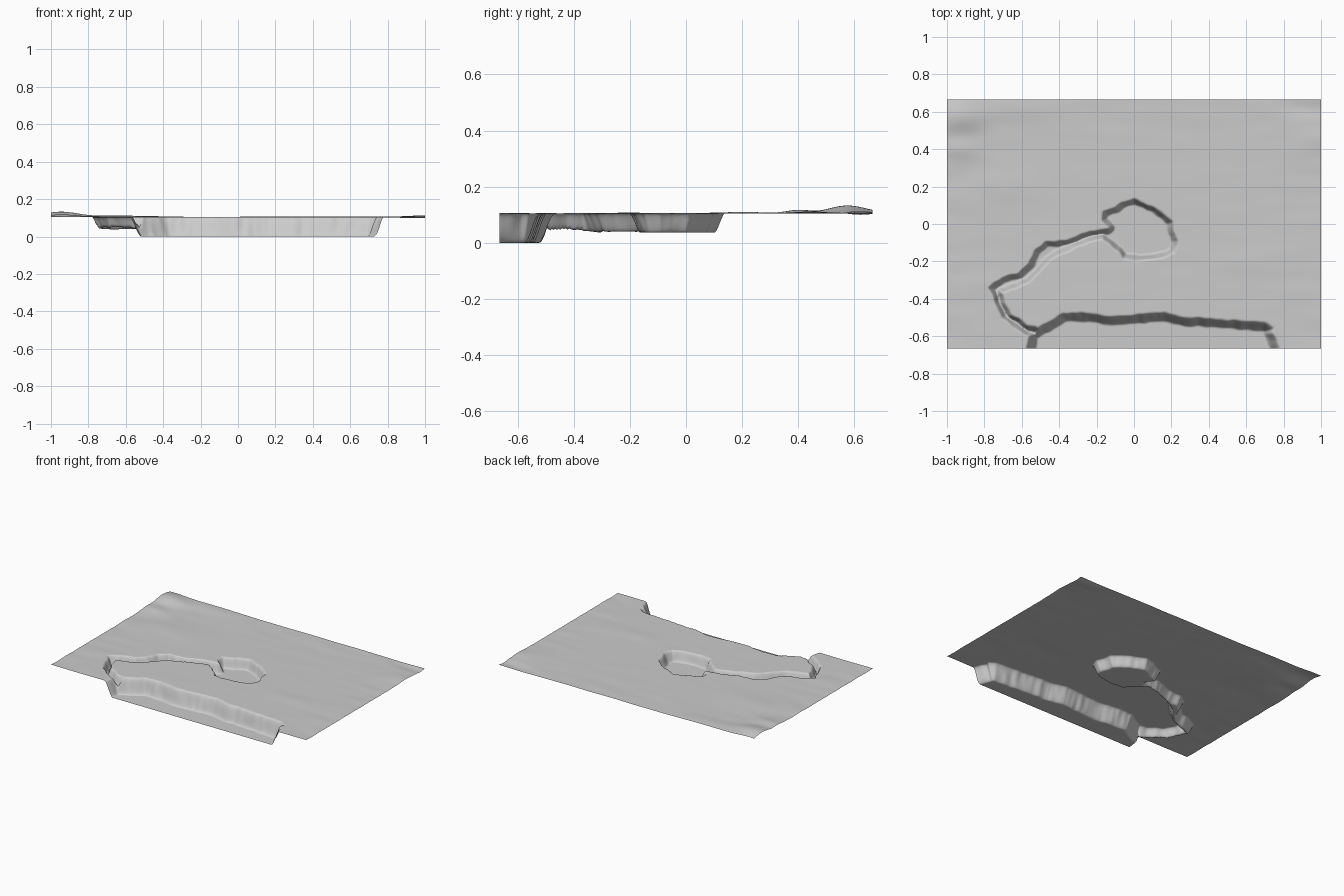
import bpy, bmesh, math
from mathutils import Vector, noise

if "Cube" in bpy.data.objects:
    bpy.data.objects.remove(bpy.data.objects["Cube"])

NX, NY = 330, 220          # grid resolution
HX, HY = 1.0, 0.665        # half sizes
GROUND, BED = 0.105, 0.036

# bank outline of pond and river (clockwise from the pond inlet)
POND_RIVER = [(-.14, -.02), (-.18, .02), (-.17, .07), (-.10, .095), (-.07, .12), (0, .14),
              (.06, .12), (.14, .075), (.21, .015), (.215, -.04), (.24, -.09), (.22, -.16),
              (.13, -.19), (.02, -.20), (-.06, -.19), (-.11, -.13), (-.17, -.085),
              (-.24, -.10), (-.32, -.135), (-.39, -.165), (-.45, -.20), (-.51, -.27),
              (-.56, -.315), (-.64, -.35), (-.70, -.37), (-.685, -.42), (-.65, -.48),
              (-.57, -.535), (-.50, -.55), (-.50, -.62), (-.575, -.605), (-.64, -.56),
              (-.71, -.505), (-.745, -.43), (-.78, -.34), (-.71, -.28), (-.62, -.26),
              (-.565, -.21), (-.535, -.14), (-.48, -.09), (-.37, -.085), (-.24, -.035)]
# shoreline of the low basin at the front edge
SHORE = [(-.575, -.9), (-.575, -.66), (-.565, -.58), (-.50, -.54), (-.45, -.515),
         (-.38, -.47), (-.24, -.47), (-.13, -.49), (0, -.48), (.16, -.468), (.27, -.495),
         (.38, -.497), (.54, -.51), (.70, -.522), (.755, -.55), (.745, -.58),
         (.785, -.66), (.785, -.9)]
# soft hills: x, y, radius x, radius y, height
HILLS = [(-.95, .58, .13, .10, .027), (-.93, .40, .12, .06, .013), (-.62, .62, .2, .08, .007),
         (.97, .45, .12, .08, .007), (.95, .62, .2, .05, -.004), (.6, -.2, .2, .06, .003),
         (-.7, .2, .25, .1, .005)]


def inside_distance(x, y, poly):
    """Distance to the outline, or 0 when the point is outside."""
    inside, best = False, 9.0
    ax, ay = poly[-1]
    for bx, by in poly:
        if (ay > y) != (by > y) and x < ax + (y - ay) * (bx - ax) / (by - ay):
            inside = not inside
        dx, dy = bx - ax, by - ay
        t = max(0, min(1, ((x - ax) * dx + (y - ay) * dy) / (dx * dx + dy * dy)))
        best = min(best, (x - ax - t * dx) ** 2 + (y - ay - t * dy) ** 2)
        ax, ay = bx, by
    return math.sqrt(best) if inside else 0.0


def bank(d, width):
    t = min(1, d / width)
    return t * t * (3 - 2 * t)


def height(x, y):
    z = GROUND
    for hx, hy, rx, ry, h in HILLS:
        z += h * math.exp(-((x - hx) / rx) ** 2 - ((y - hy) / ry) ** 2)
    edge = max(0, abs(x) - .6) + max(0, y - .3)
    z += (.0006 + .006 * edge) * noise.noise(Vector((x * 4, y * 11, 3)))
    if y > .2:
        return z
    # slightly ragged banks
    u = x + .007 * noise.noise(Vector((x * 22, y * 22, 0)))
    v = y + .007 * noise.noise(Vector((x * 22, y * 22, 7)))
    bed = BED + (.004 + .004 * noise.noise(Vector((x * 18, y * 18, 1))) if x < -.25 else 0)
    low = z
    if -.82 < x < .27:
        low = z + (bed - z) * bank(inside_distance(u, v, POND_RIVER), .037)
    if y < -.44:
        low = min(low, z + (0 - z) * bank(inside_distance(u, v, SHORE), .055))
    return low


# terrain sheet
bm = bmesh.new()
bmesh.ops.create_grid(bm, x_segments=NX, y_segments=NY, size=1)
for v in bm.verts:
    x, y = v.co.x * HX, v.co.y * HY
    v.co = (x, y, height(x, y))
mesh = bpy.data.meshes.new("terrain")
bm.to_mesh(mesh)
bm.free()
terrain = bpy.data.objects.new("terrain", mesh)
bpy.context.collection.objects.link(terrain)
for p in mesh.polygons:
    p.use_smooth = True
